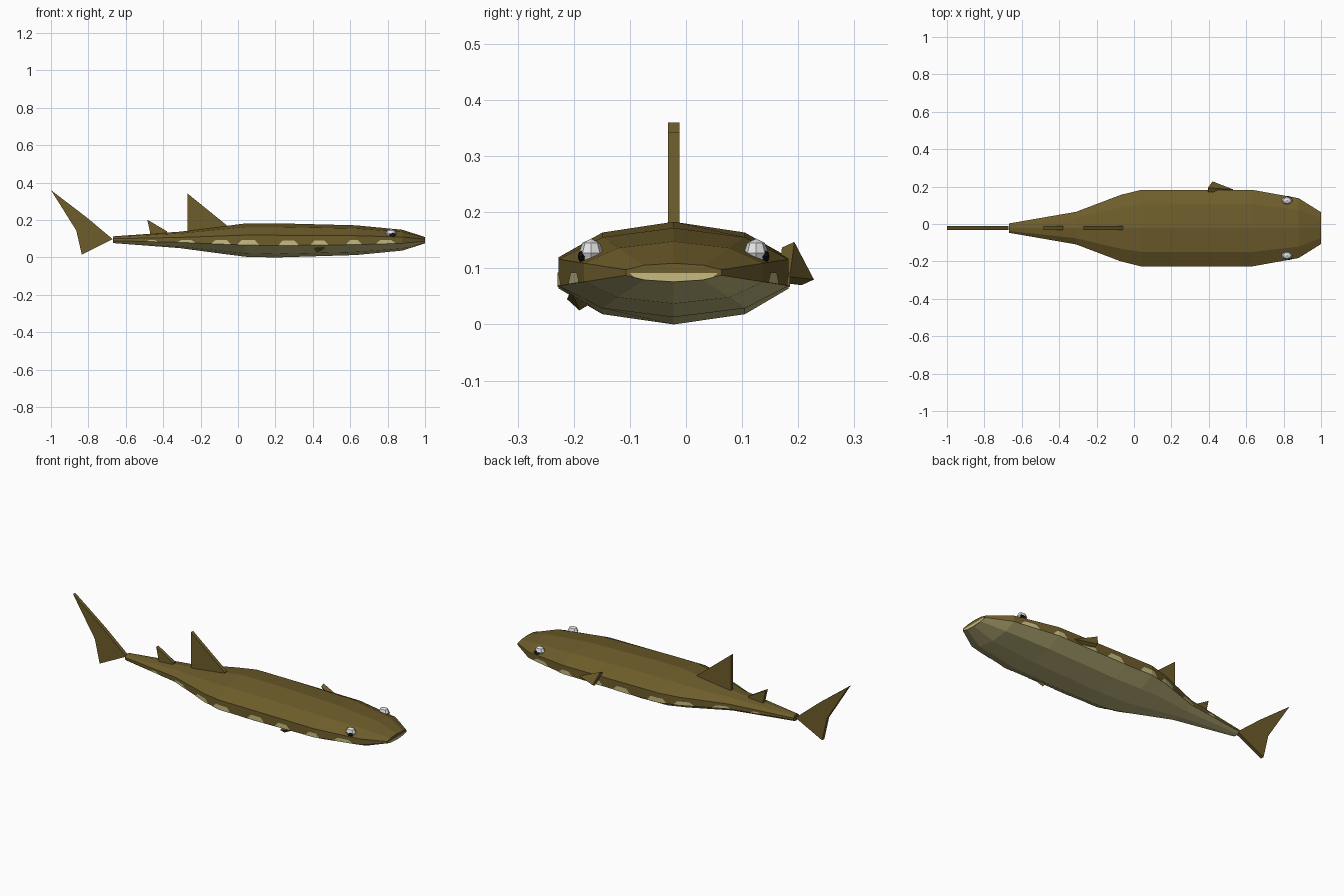
import bpy, bmesh
from mathutils import Vector

cube = bpy.data.objects.get("Cube")
if cube:
    bpy.data.objects.remove(cube, do_unlink=True)

MID = -0.022  # y of the body's plane of symmetry


def material(name, rgb):
    m = bpy.data.materials.new(name)
    m.use_nodes = True
    m.diffuse_color = (*rgb, 1)
    node = m.node_tree.nodes["Principled BSDF"]
    node.inputs["Base Color"].default_value = (*rgb, 1)
    node.inputs["Roughness"].default_value = 0.8
    return m


OLIVE = material("olive", (0.155, 0.109, 0.024))
PALE = material("pale tan", (0.56, 0.5, 0.22))
WHITE = material("eye white", (0.8, 0.8, 0.8))
BLACK = material("pupil black", (0.008, 0.008, 0.008))


def to_object(name, bm, *mats):
    mesh = bpy.data.meshes.new(name)
    bm.to_mesh(mesh)
    bm.free()
    for m in mats:
        mesh.materials.append(m)
    bpy.context.collection.objects.link(bpy.data.objects.new(name, mesh))


def slab(name, points, offset, mat):
    """Flat outline extruded along an offset."""
    bm = bmesh.new()
    face = bm.faces.new([bm.verts.new(p) for p in points])
    out = bmesh.ops.extrude_face_region(bm, geom=[face], use_keep_orig=True)
    verts = [g for g in out["geom"] if isinstance(g, bmesh.types.BMVert)]
    bmesh.ops.translate(bm, verts=verts, vec=offset)
    bmesh.ops.recalc_face_normals(bm, faces=bm.faces[:])
    to_object(name, bm, mat)


# Body stations: x, half width, top z, bottom z
STATIONS = [
    (-0.668, 0.025, 0.113, 0.077),
    (-0.31, 0.087, 0.138, 0.050),
    (-0.07, 0.178, 0.168, 0.018),
    (0.04, 0.205, 0.182, 0.004),
    (0.20, 0.205, 0.183, 0.0),
    (0.63, 0.205, 0.172, 0.013),
    (0.88, 0.160, 0.148, 0.037),
    (1.0, 0.085, 0.109, 0.076),
]
HALF = [(0, 1), (0.62, 0.79), (1, 0.3), (1, -0.3), (0.62, -0.8), (0, -1)]
SECTION = HALF + [(-y, z) for y, z in HALF[-2:0:-1]]


def ring(x, w, top, bottom):
    c, h = (top + bottom) / 2, (top - bottom) / 2
    return [Vector((x, MID + y * w, c + z * h)) for y, z in SECTION]


def station_at(x):
    for a, b in zip(STATIONS, STATIONS[1:]):
        if x <= b[0]:
            t = (x - a[0]) / (b[0] - a[0])
            return [p + (q - p) * t for p, q in zip(a, b)]


# Body loft: olive back and walls, pale belly
bm = bmesh.new()
rings = [[bm.verts.new(p) for p in ring(*s)] for s in STATIONS]
n = len(SECTION)
for a, b in zip(rings, rings[1:]):
    for i in range(n):
        j = (i + 1) % n
        f = bm.faces.new((a[i], a[j], b[j], b[i]))
        f.material_index = 1 if 3 <= i <= 6 else 0
bm.faces.new(rings[0])
bm.faces.new(rings[-1])
bmesh.ops.recalc_face_normals(bm, faces=bm.faces[:])
to_object("body", bm, OLIVE, PALE)

# Pale mouth plate on the nose
MOUTH = [(-0.079, 0.092), (-0.07, 0.084), (-0.05, 0.0797), (0, 0.0765),
         (0.05, 0.0797), (0.07, 0.084), (0.079, 0.092)]
slab("mouth", [(0.998, MID + y, z) for y, z in MOUTH], (0.003, 0, 0), PALE)

# Pale blotches rising from the belly onto the side walls
BLOTCHES = [(-0.49, -0.43), (-0.32, -0.23), (-0.14, -0.04), (0.0, 0.11), (0.22, 0.32),
            (0.39, 0.48), (0.58, 0.66), (0.74, 0.84)]
for side, sign, upper, lower in (("left", 1, 2, 3), ("right", -1, 8, 7)):
    bm = bmesh.new()
    push = Vector((0, sign * 0.002, 0))
    for a, b in BLOTCHES:
        xs = sorted({a, a + 0.02, b - 0.02, b} | {s[0] for s in STATIONS if a < s[0] < b})
        previous = None
        for x in xs:
            r = ring(*station_at(x))
            rise = 0.5 * min(1, 0.2 + min(x - a, b - x) / 0.02)
            pair = [bm.verts.new(r[lower] + push),
                    bm.verts.new(r[lower].lerp(r[upper], rise) + push)]
            if previous:
                quad = [previous[0], pair[0], pair[1], previous[1]]
                bm.faces.new(quad if sign < 0 else quad[::-1])
            previous = pair
    to_object(side + "_blotches", bm, PALE)

# Upright fins
UPRIGHT = {
    "dorsal_fin": [(-0.27, 0.342), (-0.27, 0.12), (-0.06, 0.15), (-0.06, 0.172)],
    "rear_dorsal_fin": [(-0.485, 0.202), (-0.465, 0.11), (-0.38, 0.11), (-0.38, 0.14)],
    "tail_fin_upper": [(-1.0, 0.36), (-0.865, 0.145), (-0.67, 0.098), (-0.81, 0.215)],
    "tail_fin_lower": [(-0.865, 0.145), (-0.835, 0.015), (-0.67, 0.098)],
}
for name, outline in UPRIGHT.items():
    slab(name, [(x, MID - 0.01, z) for x, z in outline], (0, 0.02, 0), OLIVE)

# Side fins, tilted differently on each side
slab("left_side_fin", [(0.53, 0.185, 0.085), (0.395, 0.193, 0.147), (0.42, 0.228, 0.08)],
     (0, -0.022, -0.01), OLIVE)
slab("right_side_fin", [(0.49, -0.205, 0.062), (0.41, -0.212, 0.045), (0.42, -0.19, 0.025)],
     (0, 0.02, 0.012), OLIVE)


# Eyes with pupils low on the outer side
def ball(name, centre, radii, mat):
    bm = bmesh.new()
    bmesh.ops.create_uvsphere(bm, u_segments=8, v_segments=4, radius=1)
    bmesh.ops.scale(bm, verts=bm.verts[:], vec=radii)
    bmesh.ops.translate(bm, verts=bm.verts[:], vec=centre)
    to_object(name, bm, mat)


for side, s in (("left", 1), ("right", -1)):
    ball(side + "_eye", (0.818, MID + s * 0.147, 0.127), (0.03, 0.022, 0.026), WHITE)
    ball(side + "_pupil", (0.825, MID + s * 0.163, 0.121), (0.018, 0.008, 0.011), BLACK)
